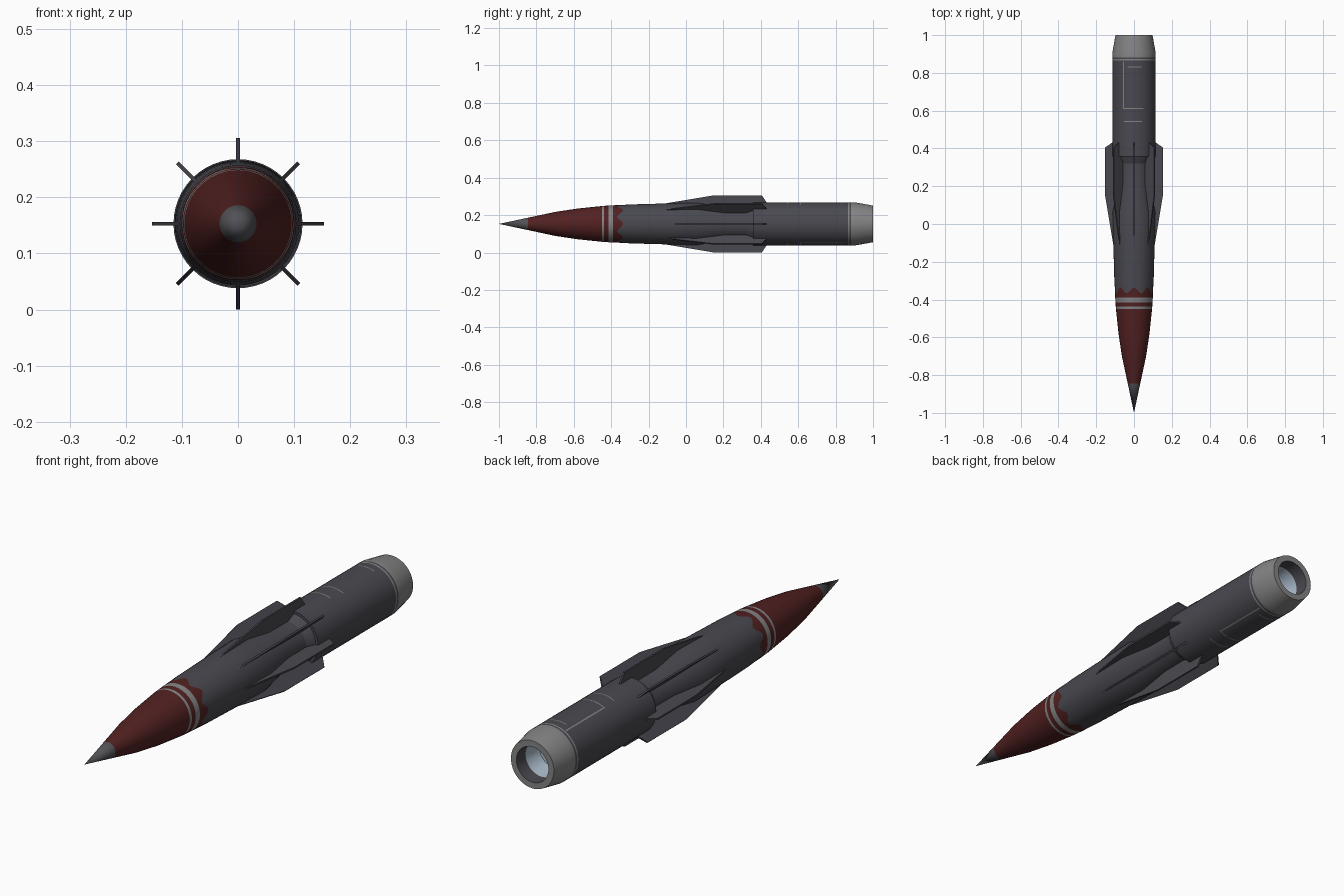
import bpy, bmesh, math
from mathutils import Matrix, Vector

if "Cube" in bpy.data.objects:
    bpy.data.objects.remove(bpy.data.objects["Cube"])

ZC = 0.153   # height of the long axis
N = 48       # sides around the body


def mat(name, rgb):
    m = bpy.data.materials.new(name)
    m.diffuse_color = (*rgb, 1)
    m.use_nodes = True
    m.node_tree.nodes["Principled BSDF"].inputs["Base Color"].default_value = m.diffuse_color
    return m


DARK = mat("dark grey", (0.066, 0.066, 0.080))
TIP = mat("tip grey", (0.085, 0.085, 0.095))
RED = mat("dark red", (0.085, 0.015, 0.015))
LIGHT = mat("light grey", (0.23, 0.23, 0.235))
BLUE = mat("pale blue", (0.42, 0.52, 0.62))


def finish(name, bm, mats, smooth=True):
    me = bpy.data.meshes.new(name)
    bm.to_mesh(me)
    bm.free()
    for m in mats:
        me.materials.append(m)
    ob = bpy.data.objects.new(name, me)
    bpy.context.collection.objects.link(ob)
    if smooth:
        bpy.ops.object.select_all(action='DESELECT')
        ob.select_set(True)
        bpy.context.view_layer.objects.active = ob
        bpy.ops.object.shade_smooth_by_angle(angle=math.radians(20))
    return ob


def point(y, r, a):
    # angle 0 points up
    return Vector((r * math.sin(a), y, ZC + r * math.cos(a)))


def lathe(name, profile, mats, wave=None):
    """profile: (y, radius, material index of the band that starts here)."""
    bm = bmesh.new()
    rings = []
    for i, (y, r, _) in enumerate(profile):
        if r == 0:
            rings.append([bm.verts.new(point(y, 0, 0))] * N)
            continue
        ring = []
        for k in range(N):
            a = 2 * math.pi * k / N
            dy = 0.016 * math.cos(8 * a) if i == wave else 0
            ring.append(bm.verts.new(point(y + dy, r, a)))
        rings.append(ring)
    for (r0, r1), p in zip(zip(rings, rings[1:]), profile):
        for k in range(N):
            j = (k + 1) % N
            vs = list(dict.fromkeys((r0[k], r0[j], r1[j], r1[k])))
            bm.faces.new(vs).material_index = p[2]
    bmesh.ops.recalc_face_normals(bm, faces=bm.faces)
    return finish(name, bm, mats)


# pointed nose, painted bands and scalloped paint edge, waisted middle
lathe("nose_and_waist", [
    (-1.0, 0, 0), (-0.845, 0.033, 1), (-0.70, 0.064, 1), (-0.58, 0.082, 1),
    (-0.45, 0.0955, 2), (-0.438, 0.0965, 1), (-0.415, 0.098, 2),
    (-0.39, 0.0995, 1), (-0.352, 0.1015, 3), (-0.30, 0.104, 3),
    (-0.12, 0.109, 3), (0.06, 0.113, 3), (0.20, 0.088, 3),
    (0.32, 0.087, 3), (0.358, 0.104, 3), (0.37, 0.104, 3), (0.37, 0, 3)],
    [TIP, RED, LIGHT, DARK], wave=8)

# rear barrel, tapered nozzle collar and hollow exhaust
lathe("rear_barrel", [
    (0.358, 0, 0), (0.358, 0.115, 0), (0.865, 0.115, 1), (0.873, 0.115, 0),
    (0.882, 0.115, 1), (0.905, 0.115, 1), (1.0, 0.098, 1), (1.0, 0.073, 0),
    (0.94, 0.073, 2), (0.86, 0.066, 2), (0.86, 0, 2)],
    [DARK, LIGHT, BLUE])

# eight swept fins
FIN = [(-0.12, 0.108), (0.15, 0.153), (0.405, 0.153), (0.432, 0.114),
       (0.432, 0.08), (0.0, 0.08)]
T = 0.0035
for i in range(8):
    bm = bmesh.new()
    sides = [[bm.verts.new((x, y, r)) for y, r in FIN] for x in (-T, T)]
    for s in sides:
        bm.faces.new(s)
    for k in range(len(FIN)):
        j = (k + 1) % len(FIN)
        bm.faces.new((sides[0][k], sides[0][j], sides[1][j], sides[1][k]))
    bmesh.ops.recalc_face_normals(bm, faces=bm.faces)
    bm.transform(Matrix.Translation((0, 0, ZC)) @ Matrix.Rotation(i * math.pi / 4, 4, 'Y'))
    finish(f"fin_{i + 1}", bm, [DARK], smooth=False)


# thin painted panel lines on top and underside of the barrel
def panel_lines(name, turn):
    bm = bmesh.new()
    for y0, y1, x0, x1 in [(0.61, 0.86, -0.058, -0.053), (0.61, 0.615, -0.053, 0.05),
                           (0.828, 0.833, -0.035, 0.04), (0.54, 0.545, -0.052, 0.042)]:
        r = 0.1155
        a0, a1 = math.asin(x0 / r), math.asin(x1 / r)
        n = max(1, round((a1 - a0) * 16))
        rows = [[bm.verts.new(point(y, r, turn + a0 + (a1 - a0) * k / n))
                 for k in range(n + 1)] for y in (y0, y1)]
        for k in range(n):
            bm.faces.new((rows[0][k], rows[0][k + 1], rows[1][k + 1], rows[1][k]))
    finish(name, bm, [LIGHT])


panel_lines("top_panel_lines", 0)
panel_lines("bottom_panel_lines", math.pi)
